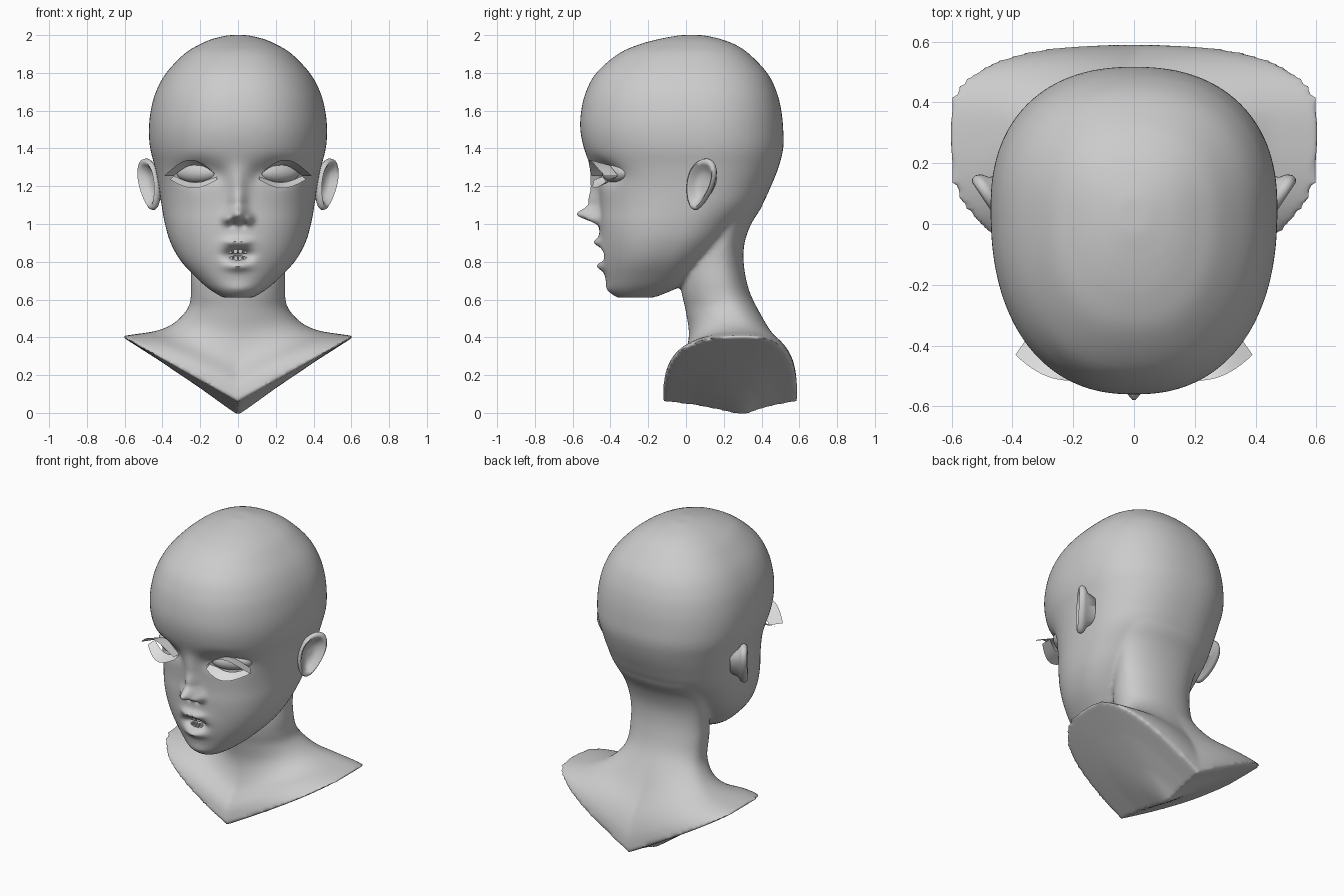
import bpy, bmesh, math
from math import sin, cos, pi, exp
from mathutils import Vector, Matrix

cube = bpy.data.objects.get("Cube")
if cube:
    bpy.data.objects.remove(cube, do_unlink=True)


def material(name, value):
    mat = bpy.data.materials.new(name)
    mat.use_nodes = True
    col = (value, value, value, 1)
    mat.diffuse_color = col
    node = next(n for n in mat.node_tree.nodes if n.type == 'BSDF_PRINCIPLED')
    node.inputs["Base Color"].default_value = col
    return mat


CLAY = material("clay grey", 0.6)
PALE = material("pale grey", 0.75)


def make(name, bm, mat, angle=50):
    bmesh.ops.recalc_face_normals(bm, faces=bm.faces)
    mesh = bpy.data.meshes.new(name)
    bm.to_mesh(mesh)
    bm.free()
    mesh.materials.append(mat)
    mesh.shade_smooth()
    mesh.set_sharp_from_angle(angle=math.radians(angle))
    obj = bpy.data.objects.new(name, mesh)
    bpy.context.collection.objects.link(obj)
    return obj


def spline(rows, steps=5):
    """Smoothly resample a list of section rows."""
    out = []
    for i in range(len(rows) - 1):
        quad = [rows[max(i - 1, 0)], rows[i], rows[i + 1], rows[min(i + 2, len(rows) - 1)]]
        for s in range(steps):
            t = s / steps
            out.append([b + t / 2 * (c - a + t * (2*a - 5*b + 4*c - d + t * (3*(b - c) + d - a)))
                        for a, b, c, d in zip(*quad)])
    return out + [list(rows[-1])]


def skin(bm, rings, cap=True):
    """Bridge closed rings of points, with fan caps."""
    loops = [[bm.verts.new(p) for p in ring] for ring in rings]
    n = len(loops[0])
    for a, b in zip(loops, loops[1:]):
        for i in range(n):
            bm.faces.new((a[i], a[(i + 1) % n], b[(i + 1) % n], b[i]))
    for loop in (loops[0], loops[-1]) if cap else ():
        # cap centre sits at the lowest point of a folded ring
        mid = sum((v.co for v in loop), Vector()) / n
        if loop is loops[-1]:
            mid.z = min(v.co.z for v in loop)
        hub = bm.verts.new(mid)
        for i in range(n):
            bm.faces.new((loop[i], loop[(i + 1) % n], hub))


def section(z, lift, w, front, back, power, mid, n=72):
    """Superellipse section that folds upward to the sides."""
    yc = front + (back - front) * mid
    pts = []
    for i in range(n):
        c, s = cos(2 * pi * i / n), sin(2 * pi * i / n)
        x = math.copysign(abs(c) ** (2 / power), c) * w
        y = math.copysign(abs(s) ** (2 / power), s) * (back - yc if s > 0 else yc - front)
        pts.append((x, yc + y, z + lift * abs(x)))
    return pts


# Skull and jaw: height, half width, front, back
skull = [(2.0, .05, -.03, .09), (1.98, .135, -.14, .18), (1.95, .205, -.25, .26),
         (1.9, .285, -.36, .335), (1.8, .38, -.475, .43), (1.7, .435, -.53, .48),
         (1.6, .462, -.555, .505), (1.5, .472, -.56, .515), (1.4, .465, -.54, .515),
         (1.3, .44, -.5, .49), (1.2, .42, -.467, .45), (1.1, .405, -.457, .4),
         (1.0, .387, -.457, .31), (.9, .357, -.447, .22), (.8, .3, -.432, .12),
         (.7, .205, -.42, .02), (.65, .145, -.405, -.07), (.61, .08, -.36, -.17)]
bm = bmesh.new()
skin(bm, [section(z, 0, w, f, b, 2.3, .57) for z, w, f, b in spline(skull)])

# Neck and bust: height, side lift, half width, front, back, squareness
neck = [(1.2, 0, .33, .02, .43, 2.1), (1.1, 0, .31, 0, .405, 2.1), (1.0, 0, .28, 0, .345, 2.1),
        (.9, 0, .26, 0, .31, 2.1), (.8, 0, .25, -.02, .305, 2.1), (.7, 0, .25, -.03, .32, 2.1),
        (.62, 0, .25, -.02, .345, 2.1), (.53, .1, .265, 0, .39, 2.1),
        (.4, .25, .33, .015, .46, 2.2), (.27, .4, .42, -.02, .54, 2.4),
        (.16, .5, .52, -.1, .58, 2.6), (.06, .56, .62, -.125, .59, 2.8)]
under = [(.04, .57, .42, .04, .48, 2.6), (.015, .58, .2, .17, .38, 2.4), (-.01, .6, .03, .28, .32, 2)]
skin(bm, [section(*row, .6) for row in spline(neck) + under])

# Fuse both volumes into one even surface
base = make("bust_base", bm, CLAY)
remesh = base.modifiers.new("fuse", 'REMESH')
remesh.mode = 'VOXEL'
remesh.voxel_size = .012
relax = base.modifiers.new("relax", 'SMOOTH')
relax.factor = .5
relax.iterations = 10
evaluated = base.evaluated_get(bpy.context.evaluated_depsgraph_get())
bm = bmesh.new()
bm.from_mesh(evaluated.to_mesh())
evaluated.to_mesh_clear()
bpy.data.objects.remove(base, do_unlink=True)

# Face sculpting strokes: side offset, height, width, length, push (minus is forward)
strokes = [(.215, 1.275, .1, .06, .055),      # eye sockets
           (.1, 1.26, .035, .05, .012),       # inner eye corners
           (0, 1.2, .045, .09, -.035),        # nose bridge
           (0, 1.12, .042, .05, -.04),        # nose ridge
           (0, 1.05, .045, .038, -.115),      # nose tip
           (.055, 1.025, .026, .026, -.045),  # nostril wings
           (.03, .995, .016, .014, .02),      # nostrils
           (0, .84, .12, .09, -.03),          # muzzle
           (.025, .905, .05, .02, -.025),     # upper lip
           (0, .775, .06, .022, -.027),       # lower lip
           (0, .838, .065, .03, .09),         # open mouth
           (0, .65, .07, .04, -.012)]         # chin
for v in bm.verts:
    if v.co.y < -.15 and v.co.z > .6:
        v.co.y += sum(push * exp(-((abs(v.co.x) - x) / sx) ** 2 - ((v.co.z - z) / sz) ** 2)
                      for x, z, sx, sz, push in strokes)
make("head_and_bust", bm, CLAY, 60)


def ear(side):
    """Cupped ear, built from rings around its own tilted axis."""
    along, out = Vector((.555, .83, 0)), Vector((.83, -.555, 0))
    rings = []
    for r, depth in [(.1, -.03), (.35, -.03), (.6, -.015), (.75, .006), (.88, .016),
                     (.97, .008), (1, -.008), (.92, -.024), (.7, -.04), (.5, -.085)]:
        ring = []
        for i in range(36):
            a = 2 * pi * i / 36
            v = sin(a) * r
            u = cos(a) * r * .083 * (1 + .25 * sin(a)) + .035 * v
            p = Vector((.472, .075, 1.21 + .137 * v)) + along * u + out * depth
            ring.append((p.x * side, p.y, p.z))
        rings.append(ring)
    bm = bmesh.new()
    skin(bm, rings)
    return bm


def eyeball(side):
    bm = bmesh.new()
    place = (Matrix.Translation((.215 * side, -.37, 1.273)) @ Matrix.Rotation(.49 * side, 4, 'Z')
             @ Matrix.Diagonal((.122, .056, .056, 1)))
    bmesh.ops.create_uvsphere(bm, u_segments=32, v_segments=20, radius=1, matrix=place)
    return bm


def lash(side, inner, outer):
    """Thin curved sheet between two edge curves."""
    bm = bmesh.new()
    n = 16
    edges = [[bm.verts.new((x * side, y, z)) for x, y, z in (f(i / n) for i in range(n + 1))]
             for f in (inner, outer)]
    for i in range(n):
        bm.faces.new((edges[0][i], edges[0][i + 1], edges[1][i + 1], edges[1][i]))
    return bm


def lid(t, height):
    x = .11 + .23 * t
    return x, -.43 + 1.6 * (x - .13) ** 2, 1.255 + height * sin(pi * t)


def upper_tip(t):
    return .11 + .28 * t, -.5 + .07 * t ** 3 - .02 * sin(pi * t), 1.255 + .085 * sin(pi * t)


def lower_tip(t):
    return .11 + .25 * t, -.485 + .08 * t * t - .02 * sin(pi * t), 1.235 - .045 * sin(pi * t)


for side, label in ((1, "left"), (-1, "right")):
    make(label + "_ear", ear(side), CLAY, 70)
    make(label + "_eyeball", eyeball(side), CLAY)
    make(label + "_upper_lashes", lash(side, lambda t: lid(t, .06), upper_tip), PALE)
    make(label + "_lower_lashes", lash(side, lambda t: lid(t, -.035), lower_tip), PALE)

# Teeth rows: count, height of centre, tooth width, tooth height
for name, count, z, width, height in (("upper_teeth", 6, .862, .024, .036),
                                      ("lower_teeth", 6, .815, .02, .026)):
    bm = bmesh.new()
    for i in range(count):
        x = (i - (count - 1) / 2) * width
        place = (Matrix.Translation((x, -.415 + 5 * x * x, z)) @ Matrix.Rotation(8 * x, 4, 'Z')
                 @ Matrix.Diagonal((width * .95, .03, height, 1)))
        bmesh.ops.create_cube(bm, size=1, matrix=place)
    bmesh.ops.bevel(bm, geom=bm.edges[:], offset=.004, segments=2, affect='EDGES')
    make(name, bm, CLAY)
